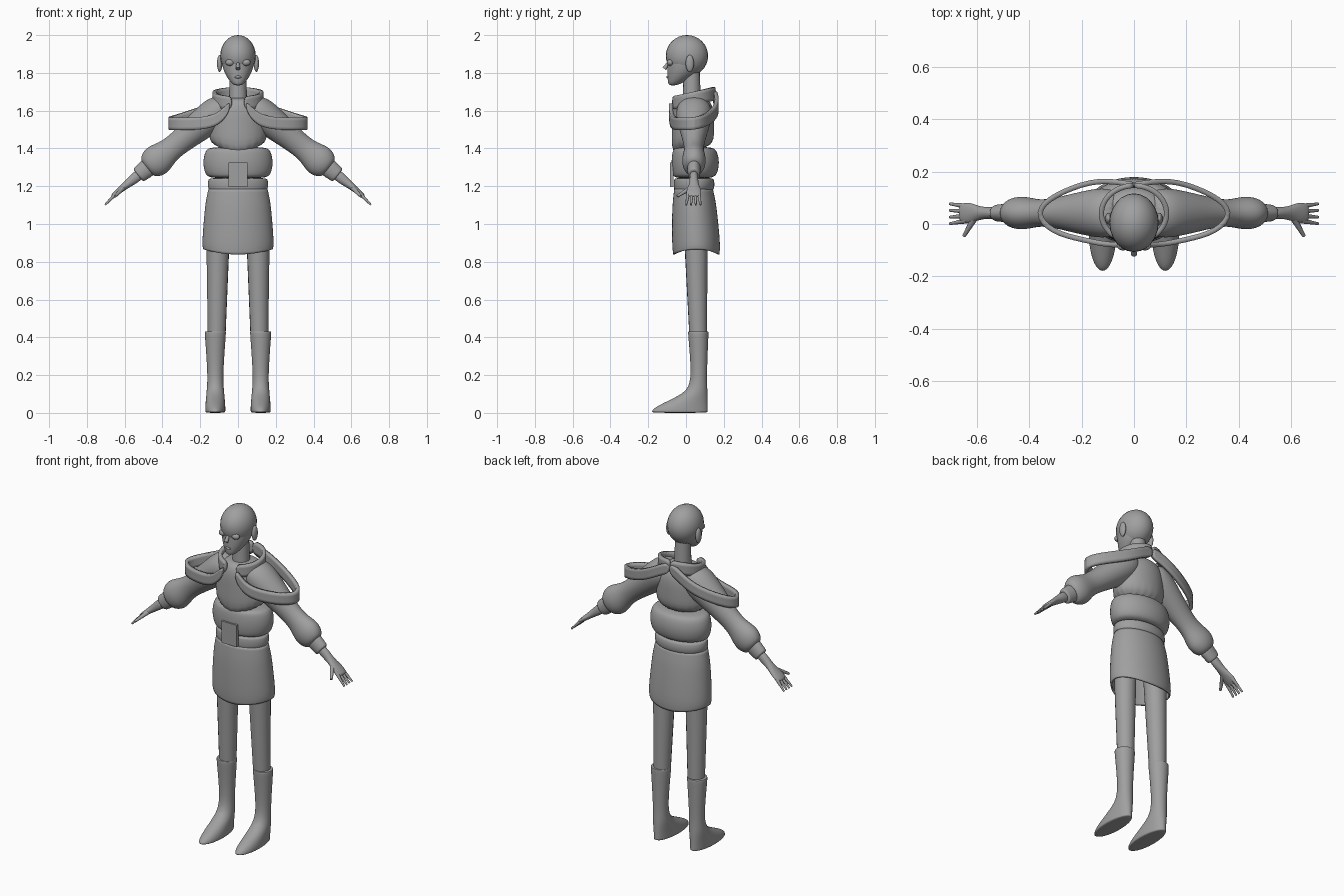
import bpy, bmesh, math
from mathutils import Matrix, Vector

cube = bpy.data.objects.get("Cube")
if cube:
    bpy.data.objects.remove(cube)

grey = bpy.data.materials.new("plain grey")
grey.use_nodes = True
grey.diffuse_color = (.35, .35, .35, 1)
grey.node_tree.nodes["Principled BSDF"].inputs["Base Color"].default_value = grey.diffuse_color


def finish(name, bm, mirror=False, subsurf=2, thick=0):
    """Turn a bmesh into a shaded object with its modifiers."""
    bmesh.ops.recalc_face_normals(bm, faces=bm.faces)
    mesh = bpy.data.meshes.new(name)
    bm.to_mesh(mesh)
    bm.free()
    mesh.materials.append(grey)
    obj = bpy.data.objects.new(name, mesh)
    bpy.context.collection.objects.link(obj)
    if subsurf:
        smooth = obj.modifiers.new("Smooth", "SUBSURF")
        smooth.levels = smooth.render_levels = subsurf
    if thick:
        solid = obj.modifiers.new("Thickness", "SOLIDIFY")
        solid.thickness, solid.offset = thick, 0
    if mirror:
        obj.modifiers.new("Mirror", "MIRROR")
    bpy.ops.object.select_all(action="DESELECT")
    obj.select_set(True)
    bpy.context.view_layer.objects.active = obj
    bpy.ops.object.shade_smooth_by_angle(angle=math.radians(45))


def loft(name, rings, frame=Matrix(), hem=None, caps=True, **options):
    """Skin oval rings (height, front, back, half width); hem(angle) lifts the first ring."""
    bm = bmesh.new()
    sides = 20
    loops = []
    for height, front, back, half in rings:
        loop = []
        for k in range(sides):
            angle = math.tau * k / sides
            lift = hem(angle) if hem and not loops else 0
            x = half * math.cos(angle)
            y = (front + back) / 2 + (back - front) / 2 * math.sin(angle)
            loop.append(bm.verts.new((x, y, height + lift)))
        loops.append(loop)
    for low, high in zip(loops, loops[1:]):
        for k in range(sides):
            bm.faces.new((low[k - 1], low[k], high[k], high[k - 1]))
    if caps:
        bm.faces.new(loops[0])
        bm.faces.new(loops[-1])
    bm.transform(frame)
    finish(name, bm, **options)


def barrel(name, bottom, top, bulge, steps=8):
    """Waist section that swells in the middle."""
    rings = []
    for step in range(steps + 1):
        t = step / steps
        swell = bulge * math.sqrt(math.sin(math.pi * min(t, 1 - t)))
        rings.append((bottom + (top - bottom) * t, -.06 - swell / 2, .14 + swell, .15 + swell))
    loft(name, rings)


def rod(name, start, end, start_radius, end_radius, frame=Matrix(), mirror=True):
    """Tapered round bar between two points."""
    start, end = Vector(start), Vector(end)
    axis = end - start
    bm = bmesh.new()
    bmesh.ops.create_cone(bm, cap_ends=True, segments=16, depth=axis.length,
                          radius1=start_radius, radius2=end_radius)
    turn = axis.to_track_quat("Z", "Y").to_matrix().to_4x4()
    bm.transform(frame @ Matrix.Translation((start + end) / 2) @ turn)
    finish(name, bm, mirror=mirror, subsurf=0)


def band(name, path, height, **options):
    """Upright strip that follows a path."""
    bm = bmesh.new()
    rise = Vector((0, 0, height / 2))
    pairs = [[bm.verts.new(Vector(p) - rise), bm.verts.new(Vector(p) + rise)] for p in path]
    for a, b in zip(pairs, pairs[1:]):
        bm.faces.new((a[0], b[0], b[1], a[1]))
    finish(name, bm, thick=.02, mirror=True, **options)


def ball(name, centre, size, mirror=False):
    bm = bmesh.new()
    bmesh.ops.create_uvsphere(bm, u_segments=24, v_segments=16, radius=1)
    bm.transform(Matrix.Translation(centre) @ Matrix.Diagonal((*size, 1)))
    finish(name, bm, mirror=mirror, subsurf=0)


# Head, face and neck
ball("skull", (0, .005, 1.89), (.094, .112, .11))
loft("face", [(1.733, -.09, -.05, .02), (1.75, -.097, -.01, .04), (1.8, -.1, .07, .075),
              (1.86, -.098, .1, .09), (1.93, -.1, .1, .085)])
rod("nose", (0, -.08, 1.87), (0, -.115, 1.822), .006, .012, mirror=False)
ball("lips", (0, -.092, 1.778), (.018, .012, .008))
ball("eye", (.042, -.083, 1.855), (.024, .018, .018), mirror=True)
ball("ear", (.097, .02, 1.85), (.014, .022, .045), mirror=True)
rod("neck", (0, .03, 1.6), (0, .03, 1.84), .05, .042, mirror=False)


# Bodice with a pointed front hem
def pointed_hem(angle):
    return -.08 * max(0, 1 - abs(angle - 1.5 * math.pi) / 1.3)


loft("bodice", [(1.4, -.083, .15, .158), (1.5, -.075, .15, .153), (1.6, -.075, .15, .155),
                (1.65, -.06, .13, .12), (1.67, -.03, .1, .07)], hem=pointed_hem)

# Puffed waist, belt and front strip
barrel("puffed_waist", 1.24, 1.41, .036)
barrel("belt", 1.175, 1.245, .012)
bm = bmesh.new()
bmesh.ops.create_cube(bm, size=1)
bm.transform(Matrix.Translation((0, -.075, 1.26)) @ Matrix.Diagonal((.1, .02, .13, 1)))
finish("front_strip", bm, subsurf=0)


# Skirt with a hem that rises at the sides
def curved_hem(angle):
    return .03 * math.cos(angle) ** 2


loft("skirt", [(.838, -.066, .175, .183), (.89, -.072, .18, .19), (1.04, -.072, .165, .178),
               (1.12, -.068, .155, .17), (1.185, -.06, .14, .155)], hem=curved_hem, caps=False, thick=.008)

# Legs and boots
rod("leg", (.113, .065, .4), (.105, .05, 1), .047, .064)
boot_place = Matrix.Translation((.12, 0, 0))
loft("boot", [(0, -.18, .115, .05), (.006, -.184, .117, .054), (.03, -.17, .116, .054),
              (.08, -.06, .115, .05), (.12, .01, .114, .046), (.2, .03, .11, .04),
              (.42, .01, .12, .057), (.432, .01, .12, .057), (.432, .02, .11, .045)],
     frame=boot_place, mirror=True)

# Arms: local z runs from the shoulder to the finger tips, local x points down
along, across = Vector((.78, 0, -.626)).normalized(), Vector((0, 1, 0))
arm = Matrix((across.cross(along), across, along)).transposed().to_4x4()
arm.translation = (.13, .042, 1.577)


def limb(name, rings):
    """Arm section from rings of (distance, half depth, half height)."""
    loft(name, [(t, -depth, depth, half) for t, depth, half in rings], frame=arm, mirror=True)


limb("sleeve", [(-.1, .07, .05), (-.04, .1, .09), (.06, .09, .085), (.25, .05, .06),
                (.32, .054, .068), (.38, .066, .09), (.43, .058, .075), (.455, .036, .05)])
limb("cuff", [(.44, .036, .05), (.45, .036, .05), (.505, .033, .045), (.512, .03, .04)])
limb("forearm", [(.48, .026, .036), (.58, .02, .022), (.63, .04, .016), (.67, .04, .014), (.69, .03, .008)])
for index, finger in enumerate(("little", "ring", "middle", "index")):
    y = .025 - .018 * index
    rod(finger + "_finger", (0, y, .65), (.012, y * 1.4, .745), .011, .005, frame=arm)
rod("thumb", (0, 0, .6), (.01, -.088, .675), .015, .007, frame=arm)

# Collar and shoulder rims
collar_path = []
for degrees in range(-75, 91, 15):
    angle = math.radians(degrees)
    collar_path.append((.126 * math.cos(angle), .04 + .108 * math.sin(angle), 1.665 + .025 * math.sin(angle)))
band("collar", collar_path, .07)
band("shoulder_rim", [(.04, -.08, 1.63), (.1, -.08, 1.55), (.2, -.06, 1.53), (.32, -.03, 1.53),
                      (.38, .045, 1.53), (.31, .11, 1.55), (.16, .168, 1.6), (.06, .16, 1.66),
                      (0, .15, 1.68)], .065)
